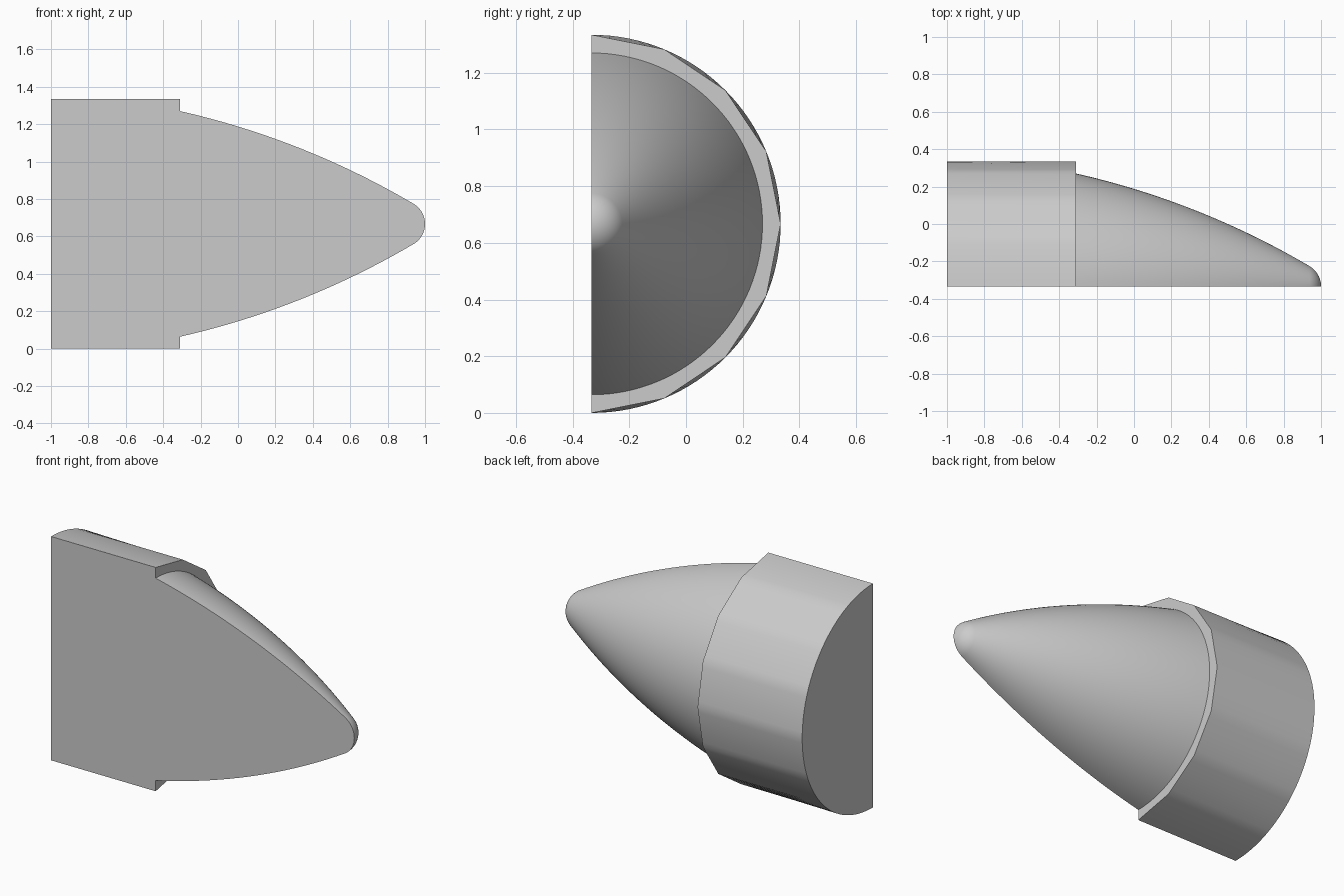
import bpy, bmesh
from math import sin, cos, pi, radians

cube = bpy.data.objects.get("Cube")
if cube:
    bpy.data.objects.remove(cube, do_unlink=True)

AXIS_Y, AXIS_Z = -0.333, 0.667
SEGS = 64           # segments around the half turn
COARSE = 8          # flats on the collar's front rim
COLLAR_R, STEP_X = 0.667, -0.31

grey = bpy.data.materials.new("plain grey")
grey.use_nodes = True
colour = (0.6, 0.6, 0.6, 1)
grey.diffuse_color = colour
grey.node_tree.nodes["Principled BSDF"].inputs["Base Color"].default_value = colour


def chord_radius(angle, radius):
    """Radius of the coarse polygon rim at an angle."""
    step = pi / COARSE
    offset = angle % step - step / 2
    return radius * cos(step / 2) / cos(offset)


def nose_profile():
    """Long shallow arc followed by a tangent round tip."""
    tip_r, tip_x = 0.125, 0.875
    x0, r0 = STEP_X, 0.603
    x1, r1 = tip_x + tip_r * sin(radians(30)), tip_r * cos(radians(30))
    a0, a1 = radians(12.5), radians(30)
    points = []
    for i in range(25):
        a = a0 + (a1 - a0) * i / 24
        tx = (sin(a) - sin(a0)) / (sin(a1) - sin(a0))
        tr = (cos(a0) - cos(a)) / (cos(a0) - cos(a1))
        points.append((x0 + (x1 - x0) * tx, r0 + (r1 - r0) * tr))
    for i in range(1, 12):
        a = radians(30 + 60 * i / 12)
        points.append((tip_x + tip_r * sin(a), tip_r * cos(a)))
    return points, tip_x + tip_r


bm = bmesh.new()


def half_ring(x, radius, coarse=False):
    verts = []
    for i in range(SEGS + 1):
        a = pi * i / SEGS
        r = chord_radius(a, radius) if coarse else radius
        verts.append(bm.verts.new((x, AXIS_Y + r * sin(a), AXIS_Z + r * cos(a))))
    return verts


# Collar, step and nose as one half-turned skin
profile, tip = nose_profile()
rings = [half_ring(-1, COLLAR_R), half_ring(STEP_X, COLLAR_R, True)]
rings += [half_ring(x, r) for x, r in profile]
for a, b in zip(rings, rings[1:]):
    for i in range(SEGS):
        bm.faces.new((a[i], a[i + 1], b[i + 1], b[i]))

# Rounded tip
apex = bm.verts.new((tip, AXIS_Y, AXIS_Z))
last = rings[-1]
for i in range(SEGS):
    bm.faces.new((last[i], last[i + 1], apex))

# Flat end and flat cut face
bm.faces.new(rings[0])
bm.faces.new([r[0] for r in rings] + [apex] + [r[-1] for r in reversed(rings)])
bmesh.ops.recalc_face_normals(bm, faces=bm.faces)

mesh = bpy.data.meshes.new("half_nose_cone")
bm.to_mesh(mesh)
bm.free()
mesh.materials.append(grey)
body = bpy.data.objects.new("half_nose_cone", mesh)
bpy.context.collection.objects.link(body)

for o in bpy.context.selected_objects:
    o.select_set(False)
body.select_set(True)
bpy.context.view_layer.objects.active = body
bpy.ops.object.shade_smooth_by_angle(angle=radians(30))
